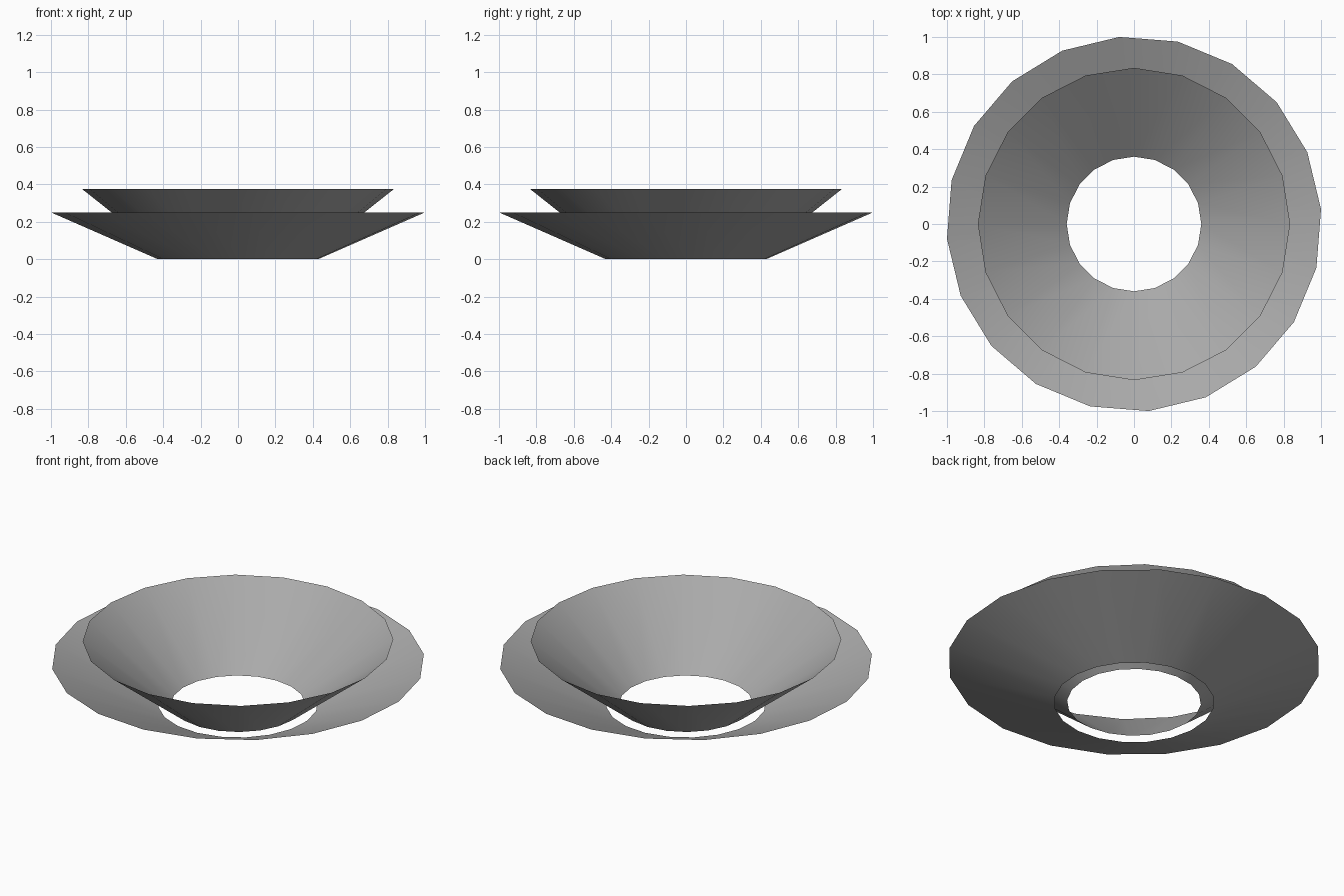
import bpy
import bmesh
from math import radians
from mathutils import Matrix

cube = bpy.data.objects.get("Cube")
if cube:
    bpy.data.objects.remove(cube, do_unlink=True)

SIDES = 20

# Single flat colour
grey = bpy.data.materials.new("mid grey")
grey.use_nodes = True
colour = (0.4, 0.4, 0.4, 1)
grey.diffuse_color = colour
grey.node_tree.nodes["Principled BSDF"].inputs["Base Color"].default_value = colour


def flared_ring(name, bottom_radius, top_radius, height, turn):
    """Open funnel standing on the ground, with its faces turned inward and up."""
    bm = bmesh.new()
    place = Matrix.Translation((0, 0, height / 2)) @ Matrix.Rotation(radians(turn), 4, "Z")
    bmesh.ops.create_cone(bm, cap_ends=False, segments=SIDES, radius1=bottom_radius,
                          radius2=top_radius, depth=height, matrix=place)
    bm.normal_update()
    for face in bm.faces:
        if face.normal.dot(face.calc_center_median() * -1) + face.normal.z < 0:
            face.normal_flip()
        face.smooth = True
    mesh = bpy.data.meshes.new(name)
    bm.to_mesh(mesh)
    bm.free()
    mesh.materials.append(grey)
    ring = bpy.data.objects.new(name, mesh)
    bpy.context.collection.objects.link(ring)
    return ring


# Wide shallow outer skirt, turned a quarter step against the inner one
flared_ring("outer_skirt", 0.43, 1.003, 0.25, 4.5)

# Steeper, taller inner funnel
flared_ring("inner_funnel", 0.36, 0.835, 0.376, 0)
